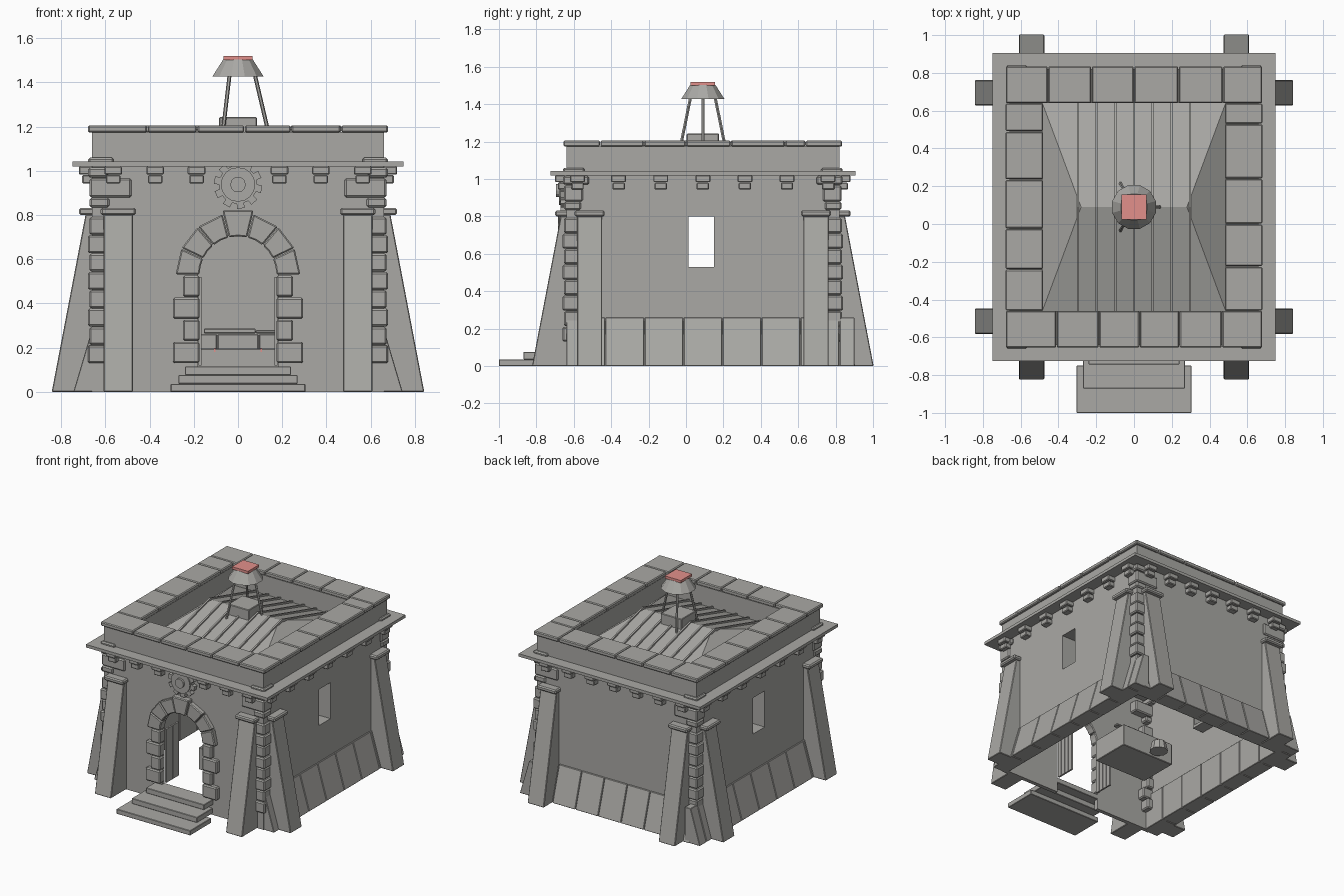
import bpy, bmesh, math
from mathutils import Vector

if "Cube" in bpy.data.objects:
    bpy.data.objects.remove(bpy.data.objects["Cube"], do_unlink=True)

CY = 0.09            # centre of the building in y
HX, HY = 0.66, 0.73  # half size of the walls
SIDES = ("front", "back", "right", "left")


def material(name, color):
    m = bpy.data.materials.new(name)
    m.use_nodes = True
    m.diffuse_color = (*color, 1)
    m.node_tree.nodes["Principled BSDF"].inputs["Base Color"].default_value = (*color, 1)
    return m


STONE = material("grey stone", (0.40, 0.395, 0.375))
RED = material("faded red", (0.76, 0.28, 0.26))


class Part:
    """Collects solids into one named mesh object."""

    def __init__(self, name, mat=STONE, bevel=0):
        self.name, self.mat, self.bevel, self.bm = name, mat, bevel, bmesh.new()

    def loft(self, low, high):
        a = [self.bm.verts.new(p) for p in low]
        b = [self.bm.verts.new(p) for p in high]
        self.bm.faces.new(a[::-1])
        self.bm.faces.new(b)
        for i in range(len(a)):
            j = (i + 1) % len(a)
            self.bm.faces.new((a[i], a[j], b[j], b[i]))

    def box(self, x0, x1, y0, y1, z0, z1):
        ring = ((x0, y0), (x1, y0), (x1, y1), (x0, y1))
        self.loft([(x, y, z0) for x, y in ring], [(x, y, z1) for x, y in ring])

    def on_wall(self, side, u0, u1, profile):
        """Extrude an (outward, z) profile along one wall from u0 to u1."""
        self.loft([wall_point(side, u0, d, z) for d, z in profile],
                  [wall_point(side, u1, d, z) for d, z in profile])

    def wall_box(self, side, u0, u1, d0, d1, z0, z1):
        self.on_wall(side, u0, u1, ((d0, z0), (d1, z0), (d1, z1), (d0, z1)))

    def plate(self, outline, y0, y1):
        """Extrude an (x, z) outline in y."""
        self.loft([(x, y0, z) for x, z in outline], [(x, y1, z) for x, z in outline])

    def rod(self, p, q, r0, r1, sides=8):
        p, q = Vector(p), Vector(q)
        rot = (q - p).to_track_quat("Z", "Y")
        ring = [(math.cos(t), math.sin(t), 0) for t in
                (2 * math.pi * (i + 0.5) / sides for i in range(sides))]
        self.loft([p + rot @ (Vector(c) * r0) for c in ring],
                  [q + rot @ (Vector(c) * r1) for c in ring])

    def done(self):
        bmesh.ops.recalc_face_normals(self.bm, faces=self.bm.faces)
        mesh = bpy.data.meshes.new(self.name)
        self.bm.to_mesh(mesh)
        self.bm.free()
        mesh.materials.append(self.mat)
        ob = bpy.data.objects.new(self.name, mesh)
        bpy.context.collection.objects.link(ob)
        if self.bevel:
            mod = ob.modifiers.new("Bevel", "BEVEL")
            mod.width, mod.segments = self.bevel, 1


def wall_point(side, u, d, z):
    return {"front": (u, CY - HY - d, z), "back": (u, CY + HY + d, z),
            "right": (-HX - d, CY + u, z), "left": (HX + d, CY + u, z)}[side]


def arc(r, a0, a1, n, cz=0.53):
    angles = [math.radians(a0 + (a1 - a0) * i / n) for i in range(n + 1)]
    return [(r * math.cos(t), cz + r * math.sin(t)) for t in angles]


# Thin walls: arched doorway in front, a deep window in each side
T, TOP = 0.03, 1.02
F, B = CY - HY, CY + HY
walls = Part("walls")
walls.plate([(HX, 0), (HX, TOP), (-HX, TOP), (-HX, 0), (-0.18, 0)]
            + arc(0.18, 180, 0, 12) + [(0.18, 0)], F, F + T)
walls.box(-HX, HX, B - T, B, 0, TOP)
W0, W1, Z0, Z1, R = 0.013, 0.15, 0.53, 0.8, 0.02
for side in ("left", "right"):
    for y0, y1, z0, z1 in ((F + T, W0, 0, TOP), (W1, B - T, 0, TOP), (W0, W1, 0, Z0), (W0, W1, Z1, TOP)):
        walls.wall_box(side, y0 - CY, y1 - CY, -T, 0, z0, z1)
    for y0, y1, z0, z1 in ((W0 - R, W0, Z0 - R, Z1 + R), (W1, W1 + R, Z0 - R, Z1 + R),
                           (W0, W1, Z0 - R, Z0), (W0, W1, Z1, Z1 + R)):
        walls.wall_box(side, y0 - CY, y1 - CY, -0.12, -T, z0, z1)
walls.done()


def frame(part, ox, oy, ix, iy, z0, z1):
    """Rectangular ring centred on the building."""
    for s in (-1, 1):
        part.box(min(s * ix, s * ox), max(s * ix, s * ox), CY - oy, CY + oy, z0, z1)
        part.box(-ix, ix, CY + min(s * iy, s * oy), CY + max(s * iy, s * oy), z0, z1)


cornice = Part("cornice")
frame(cornice, 0.75, 0.815, 0.5, 0.57, 1.02, 1.042)
cornice.done()
parapet = Part("parapet")
frame(parapet, HX, HY, 0.485, 0.55, 1.02, 1.176)
parapet.done()

# Cap stones around the parapet, with uneven joints
caps = Part("parapet_cap_stones", bevel=0.006)
G = 0.002
for y0, joints in ((-0.655, (-0.68, -0.41, -0.185, 0.03, 0.24, 0.465, 0.68)),
                   (0.64, (-0.68, -0.455, -0.225, 0, 0.235, 0.47, 0.68))):
    for a, b in zip(joints, joints[1:]):
        caps.box(a + G, b - G, y0, y0 + 0.195, 1.174, 1.205)
for x0, joints in ((-0.68, (-0.46, -0.24, -0.025, 0.235, 0.49, 0.64)),
                   (0.482, (-0.46, -0.225, 0, 0.24, 0.53, 0.64))):
    for a, b in zip(joints, joints[1:]):
        caps.box(x0, x0 + 0.198, a + G, b - G, 1.174, 1.205)
caps.done()

# Brackets under the cornice
brackets = Part("cornice_brackets", bevel=0.005)
for side in SIDES:
    step, outer = (0.1875, 0.565) if side in ("front", "back") else (0.225, 0.67)
    for i in range(-3, 4):
        if side == "front" and i == 0:
            continue
        u = i * step if abs(i) < 3 else math.copysign(outer, i)
        brackets.wall_box(side, u - 0.04, u + 0.04, -0.01, 0.06, 0.983, 1.02)
        brackets.wall_box(side, u - 0.033, u + 0.033, -0.01, 0.045, 0.943, 0.981)
brackets.done()

# Corner stones
quoins = Part("corner_stones", bevel=0.008)


def corner_stone(sx, sy, out, size_x, size_y, z0, z1):
    xs = sorted((sx * (HX + out), sx * (HX + out - size_x)))
    ys = sorted((CY + sy * (HY + out), CY + sy * (HY + out - size_y)))
    quoins.box(*xs, *ys, z0, z1)


for sx in (-1, 1):
    for sy in (-1, 1):
        for i in range(8):
            a, b = (0.12, 0.1) if i % 2 else (0.1, 0.12)
            corner_stone(sx, sy, 0.02 - 0.007 * (i % 2), a, b, 0.13 + i * 0.083, 0.21 + i * 0.083)
        corner_stone(sx, sy, 0.012, 0.09, 0.09, 0.835, 0.878)
        corner_stone(sx, sy, 0.012, 0.19, 0.1, 0.88, 0.966)
        corner_stone(sx, sy, 0.018, 0.09, 0.14, 0.97, 1.015)
        corner_stone(sx, sy, 0.018, 0.115, 0.115, 1.035, 1.06)
quoins.done()

# Leaning buttresses with caps
buttresses = Part("buttresses", bevel=0.004)
buttress_caps = Part("buttress_caps", bevel=0.008)
for side in SIDES:
    for s in (-1, 1):
        u = s * (0.542 if side in ("front", "back") else 0.605)
        buttresses.on_wall(side, u - 0.067, u + 0.067,
                           ((-0.03, 0), (0.183, 0), (0.03, 0.802), (-0.03, 0.802)))
        buttress_caps.wall_box(side, u - 0.08, u + 0.08, -0.03, 0.06, 0.8, 0.832)
buttresses.done()
buttress_caps.done()

# Sloping base stones on sides and back
base = Part("base_stones", bevel=0.003)
slope = ((-0.04, 0), (0.085, 0), (0.008, 0.26), (-0.04, 0.26))
for side in ("left", "right", "back"):
    half = HX if side == "back" else HY
    w = 2 * half / 7
    for i in range(7):
        base.on_wall(side, -half + i * w + G, -half + (i + 1) * w - G, slope)
    if side != "back":
        base.on_wall(side, half + G, half + 0.08, slope)
base.done()

# Doorway: arch stones, jamb stones, open door leaves, steps
arch = Part("arch_stones", bevel=0.006)
cuts = [0, 25, 50, 76, 104, 130, 155, 180]
for i, (a, b) in enumerate(zip(cuts, cuts[1:])):
    r, d = (0.3, 0.045) if i == 3 else (0.282, 0.035)
    arch.plate(arc(0.174, a + 0.4, b - 0.4, 2) + arc(r, b - 0.4, a + 0.4, 1), F - d, F + T)
arch.done()
jambs = Part("jamb_stones", bevel=0.008)
doors = Part("door_leaves")
for s in (-1, 1):
    for i in range(4):
        x0, x1 = sorted((s * 0.174, s * (0.25 if i % 2 else 0.295)))
        jambs.box(x0, x1, F - 0.035, F + T, 0.13 + i * 0.1, 0.226 + i * 0.1)
        x0, x1 = sorted((s * 0.165, s * 0.178))
        y = F + T + i * 0.038
        doors.box(x0, x1, y, y + 0.035, 0.12, 0.52)
jambs.done()
doors.done()
steps = Part("entrance_steps", bevel=0.003)
for half, y0, y1, z0, z1 in ((0.305, -1, -0.75, 0, 0.036), (0.27, -0.87, -0.68, 0.036, 0.076),
                             (0.24, -0.745, -0.61, 0.076, 0.115)):
    steps.box(-half, half, y0, y1, z0, z1)
steps.done()

# Gear medallion over the door
gear = Part("gear_medallion")
MZ = 0.938
outline = []
for k in range(10):
    a = 36 * k
    outline += arc(0.087, a, a + 14, 1, MZ) + arc(0.11, a + 16, a + 34, 1, MZ)
gear.plate([(x, min(z, 1.03)) for x, z in outline], F - 0.03, F + 0.01)
gear.plate(arc(0.078, 0, 337.5, 15, MZ), F - 0.04, F)
gear.plate(arc(0.035, 0, 330, 11, MZ), F - 0.055, F)
gear.done()

# Hipped roof inside the parapet with raised seams
roof = Part("hipped_roof")
EAVE, RIDGE, RY = 1.035, 1.19, 0.55
rv = [roof.bm.verts.new(p) for p in (
    (-0.485, CY - RY, EAVE), (0.485, CY - RY, EAVE), (0.485, CY + RY, EAVE), (-0.485, CY + RY, EAVE),
    (-0.28, CY, RIDGE), (0.28, CY, RIDGE))]
for f in ((0, 1, 5, 4), (1, 2, 5), (2, 3, 4, 5), (3, 0, 4), (3, 2, 1, 0)):
    roof.bm.faces.new([rv[i] for i in f])
roof.done()
seams = Part("roof_seams")
for i in range(-3, 4):
    x = i * 0.099
    chevron = [(CY - RY, EAVE), (CY, RIDGE - 0.01), (CY + RY, EAVE),
               (CY + RY, EAVE + 0.014), (CY, RIDGE + 0.01), (CY - RY, EAVE + 0.014)]
    seams.loft([(x - 0.006, y, z) for y, z in chevron], [(x + 0.006, y, z) for y, z in chevron])
seams.done()

# Roof vent: box, three legs, hood, red lid
vent = Part("vent_box", bevel=0.004)
vent.box(-0.086, 0.086, CY - 0.086, CY + 0.086, 1.1, 1.243)
vent.done()
legs = Part("vent_legs")
for k in range(3):
    c, s = math.cos(k * math.tau / 3), math.sin(k * math.tau / 3)
    legs.rod((0.148 * c, CY + 0.148 * s, 1.13), (0.075 * c, CY + 0.075 * s, 1.44), 0.009, 0.009, 6)
legs.done()
hood = Part("vent_hood")
hood.rod((0, CY, 1.427), (0, CY, 1.503), 0.12, 0.07, 12)
hood.done()
lid = Part("vent_lid", RED)
lid.box(-0.066, 0.066, CY - 0.066, CY + 0.066, 1.501, 1.52)
lid.done()

# Workbench inside with a tool, a stool and red trim
bench = Part("workbench", bevel=0.004)
bench.box(-0.22, 0.22, -0.15, 0.15, 0.03, 0.195)
bench.box(-0.155, 0.08, -0.03, 0.03, 0.265, 0.287)
bench.box(0.08, 0.17, -0.02, 0.02, 0.265, 0.28)
bench.done()
stool = Part("stool")
stool.rod((-0.04, 0.22, 0.04), (-0.04, 0.22, 0.11), 0.065, 0.05, 10)
stool.done()
trim = Part("red_trim", RED)
for s in (-1, 1):
    trim.box(s * 0.105 - 0.004, s * 0.105 + 0.004, -0.154, -0.148, 0.18, 0.198)
trim.rod((-0.04, 0.22, 0.11), (-0.04, 0.22, 0.12), 0.04, 0.04, 4)
trim.done()
